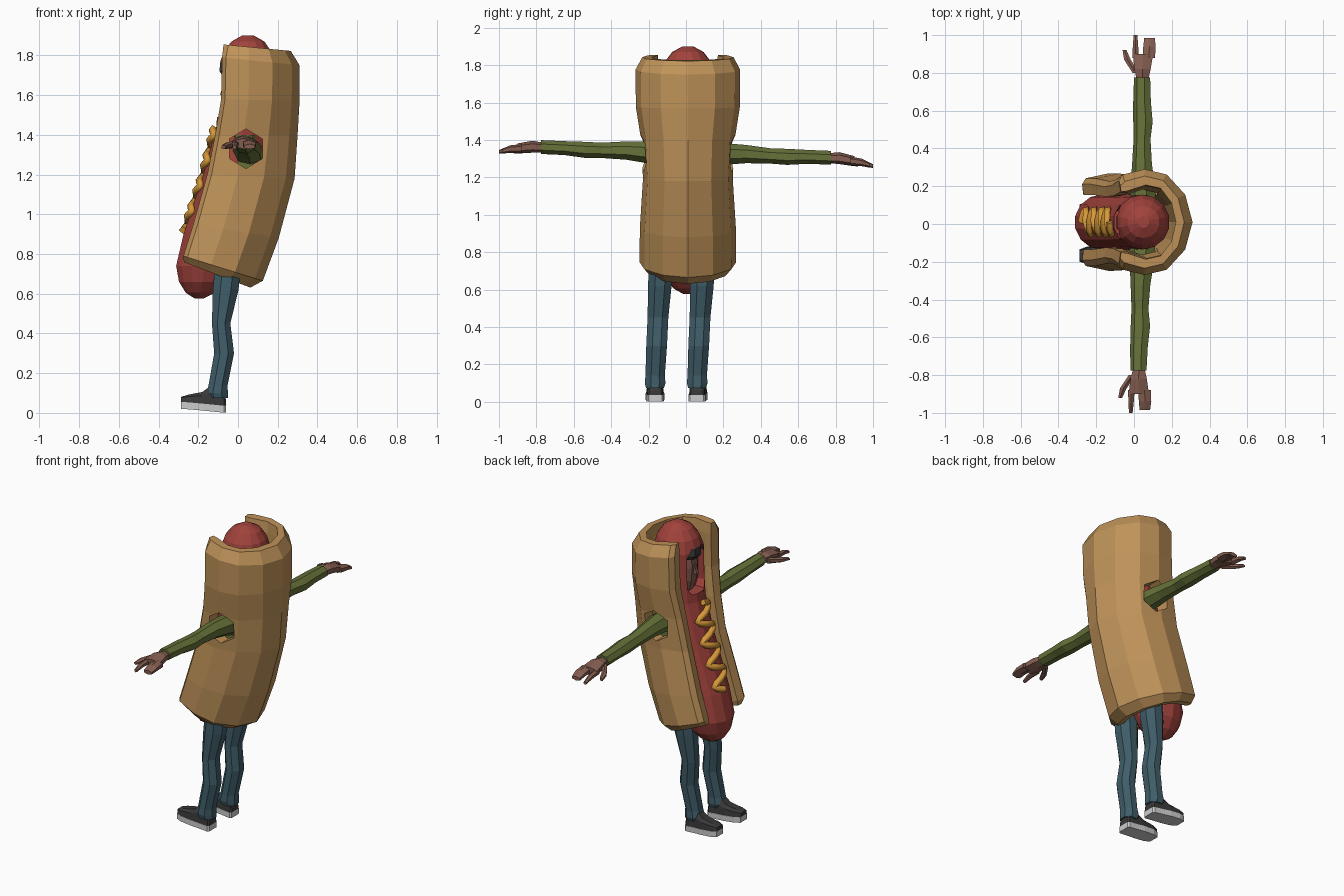
import bpy, bmesh, math
from mathutils import Vector

if "Cube" in bpy.data.objects:
    bpy.data.objects.remove(bpy.data.objects["Cube"])


def material(name, rgb):
    m = bpy.data.materials.new(name)
    m.diffuse_color = (*rgb, 1)
    m.use_nodes = True
    m.node_tree.nodes["Principled BSDF"].inputs["Base Color"].default_value = m.diffuse_color
    return m


BREAD = material("bread", (0.52, 0.29, 0.10))
SAUSAGE = material("sausage_red", (0.36, 0.055, 0.045))
GREEN = material("sleeve_green", (0.13, 0.165, 0.04))
SKIN = material("skin", (0.23, 0.11, 0.08))
DENIM = material("denim", (0.05, 0.11, 0.14))
BLACK = material("shoe_black", (0.04, 0.04, 0.042))
WHITE = material("sole_white", (0.6, 0.6, 0.6))
MUSTARD = material("mustard", (0.68, 0.32, 0.04))


def loft(name, rings, mat, strip_caps=False):
    """Skin closed rings of equal length, capped at both ends."""
    bm = bmesh.new()
    vr = [[bm.verts.new(p) for p in r] for r in rings]
    n = len(vr[0])
    for a, b in zip(vr, vr[1:]):
        for i in range(n):
            j = (i + 1) % n
            bm.faces.new((a[i], a[j], b[j], b[i]))
    for r in (vr[0], vr[-1]):
        if strip_caps:
            for i in range(n // 2 - 1):
                bm.faces.new((r[i], r[i + 1], r[n - 2 - i], r[n - 1 - i]))
        else:
            bm.faces.new(r)
    bmesh.ops.recalc_face_normals(bm, faces=bm.faces)
    me = bpy.data.meshes.new(name)
    bm.to_mesh(me)
    bm.free()
    me.materials.append(mat)
    ob = bpy.data.objects.new(name, me)
    bpy.context.collection.objects.link(ob)
    return ob


def angles(n):
    return [2 * math.pi * (i + 0.5) / n for i in range(n)]


def z_ring(z, cx, cy, rx, ry, n):
    return [(cx + rx * math.cos(a), cy + ry * math.sin(a), z) for a in angles(n)]


def cut(ob, cutter):
    """Subtract a helper solid and remove it."""
    cutter.hide_render = True
    mod = ob.modifiers.new("cut", 'BOOLEAN')
    mod.operation, mod.solver, mod.object = 'DIFFERENCE', 'EXACT', cutter
    bpy.context.view_layer.objects.active = ob
    bpy.ops.object.modifier_apply(modifier=mod.name)
    bpy.data.objects.remove(cutter)


# Bun: C-shaped section swept along a leaning spine, open toward -x
OUTER = [(0, .78), (.05, .90), (.35, 1), (.65, .90), (.90, .52), (1, 0)]
INNER = [(.02, .56), (.12, .56), (.38, .68), (.58, .62), (.72, .36), (.78, 0)]


def bun_ring(fx, fz, bx, bz, w, inset):
    def place(u, v):
        return (fx + (bx - fx) * u, 0.01 + v * w, fz + (bz - fz) * u)
    out = []
    for o, i in zip(OUTER, INNER):
        out.append(tuple(a + (b - a) * inset for a, b in zip(o, i)))
    inn = []
    for o, i in zip(OUTER, INNER):
        inn.append(tuple(b + (a - b) * inset * 0.5 for a, b in zip(o, i)))
    outer = out + [(u, -v) for u, v in out[-2::-1]]
    inner = inn + [(u, -v) for u, v in inn[-2::-1]]
    return [place(*p) for p in outer] + [place(*p) for p in inner[::-1]]


BUN = [(-.275, .76, .09, .62, .25, .35), (-.275, .79, .125, .665, .258, 0),
       (-.225, .95, .205, .88, .257, 0), (-.155, 1.20, .285, 1.18, .24, 0),
       (-.115, 1.40, .30, 1.40, .25, 0), (-.085, 1.58, .31, 1.57, .278, 0),
       (-.08, 1.79, .31, 1.75, .28, 0), (-.075, 1.855, .29, 1.82, .27, .3)]
bun = loft("bun", [bun_ring(*r) for r in BUN], BREAD, strip_caps=True)

# Hexagonal arm holes through both sides
hole = loft("arm_hole_cutter", [[(.04 + .095 * math.cos(a), y, 1.33 + .10 * math.sin(a))
            for a in angles(6)] for y in (-.6, .6)], BREAD)
cut(bun, hole)

# Sausage body: (z, centre x, radius)
SPINE = [(.577, -.195, .025), (.605, -.19, .075), (.66, -.18, .12), (.74, -.168, .147),
         (.90, -.13, .148), (1.20, -.03, .148), (1.44, .03, .143), (1.55, .04, .145),
         (1.75, .045, .145), (1.82, .048, .122), (1.87, .05, .085), (1.90, .05, .03)]
sausage = loft("sausage", [z_ring(z, x, .01, r, r, 14) for z, x, r in SPINE], SAUSAGE)

# Face opening with rounded corners
shape = [(-.05, 1.49), (.07, 1.49), (.095, 1.53), (.095, 1.72),
         (.06, 1.77), (-.04, 1.77), (-.075, 1.72), (-.075, 1.53)]
cut(sausage, loft("face_cutter", [[(x, y, z) for y, z in shape] for x in (-.3, -.03)], SAUSAGE))

# Head, hair fringe and nose in the opening
HEAD = [(1.46, .03), (1.50, .05), (1.56, .068), (1.64, .075), (1.72, .068), (1.77, .045)]
loft("head", [z_ring(z, 0, .01, r, r, 8) for z, r in HEAD], SKIN)
loft("hair", [z_ring(z, -.015, .01, rx, ry, 8) for z, rx, ry in
              ((1.70, .07, .072), (1.72, .085, .08), (1.77, .08, .07))], BLACK)
loft("nose", [z_ring(1.60, -.075, .01, .022, .016, 4), z_ring(1.66, -.065, .01, .01, .01, 4)], SKIN)


def spine_x(z):
    for (z0, x0, _), (z1, x1, _) in zip(SPINE, SPINE[1:]):
        if z0 <= z <= z1:
            return x0 + (x1 - x0) * (z - z0) / (z1 - z0)


# Mustard: wavy tube lying on the sausage front
cu = bpy.data.curves.new("mustard", 'CURVE')
cu.dimensions, cu.bevel_depth, cu.bevel_resolution = '3D', .021, 0
cu.use_fill_caps = True
cu.materials.append(MUSTARD)
N = 33
sp = cu.splines.new('POLY')
sp.points.add(N - 1)
for k, p in enumerate(sp.points):
    z = .92 + .51 * k / (N - 1)
    y = .065 * math.sin(k * math.pi / 4)
    p.co = (spine_x(z) - math.sqrt(.148 ** 2 - y * y) - .006, y + .01, z, 1)
mustard = bpy.data.objects.new("mustard", cu)
bpy.context.collection.objects.link(mustard)
bpy.context.view_layer.objects.active = mustard
mustard.select_set(True)
bpy.ops.object.convert(target='MESH')

# Arms and hands: (y, centre x, centre z, radius x, radius z)
SLEEVE = [(.08, .05, 1.31, .075, .075), (.20, .05, 1.325, .068, .06), (.32, .045, 1.325, .055, .05),
          (.45, .045, 1.315, .047, .042), (.54, .05, 1.31, .054, .044),
          (.65, .045, 1.31, .049, .038), (.775, .045, 1.305, .045, .038)]
HAND = {"palm": [(.76, .045, 1.303, .034, .026), (.82, .045, 1.303, .05, .032), (.90, .048, 1.288, .062, .026)],
        "fingers": [(.88, .078, 1.288, .038, .024), (.94, .082, 1.28, .038, .02), (.985, .082, 1.265, .032, .013)],
        "index_finger": [(.88, .008, 1.287, .02, .02), (.95, .008, 1.278, .016, .016), (1.0, .008, 1.26, .011, .01)],
        "thumb": [(.80, .01, 1.295, .02, .02), (.87, -.035, 1.28, .02, .016), (.92, -.05, 1.268, .012, .01)]}


def arm_ring(y, cx, cz, rx, rz, s, n):
    if s < 0:  # this arm is held slightly higher
        cz += .085 * (y - .1)
        cx -= .025 * y
    return [(cx + rx * math.cos(a), s * y, cz + rz * math.sin(a)) for a in angles(n)]


for side, s in (("left", -1), ("right", 1)):
    loft(side + "_sleeve", [arm_ring(*r, s, 7) for r in SLEEVE], GREEN)
    for part, rings in HAND.items():
        loft(f"{side}_{part}", [arm_ring(*r, s, 6) for r in rings], SKIN)

# Torso hidden inside the bun, seen through the arm holes
loft("torso", [z_ring(z, .03, .01, .11, .155, 8) for z in (1.22, 1.40)], GREEN)

# Legs: (z, centre x, centre y, radius x, radius y)
LEG = [(.85, -.04, -.13, .07, .07), (.62, -.062, -.14, .07, .068), (.45, -.085, -.15, .05, .06),
       (.30, -.07, -.157, .054, .06), (.14, -.10, -.165, .052, .056), (.10, -.105, -.165, .058, .06),
       (.075, -.10, -.166, .054, .052)]
# Shoes: (x, upper bottom z, top z, half width)
SHOE = [(-.288, .056, .08, .03), (-.25, .053, .092, .044), (-.18, .047, .105, .047),
        (-.14, .043, .135, .044), (-.07, .036, .115, .042), (-.06, .036, .06, .034)]

for side, dy, toe in (("left", 0, -.01), ("right", .225, .06)):
    loft(side + "_trouser_leg", [z_ring(z, x, y + dy, rx, ry, 8) for z, x, y, rx, ry in LEG], DENIM)
    upper, sole = [], []
    for x, zb, zt, w in SHOE:
        c = dy - .165 + toe * (-.1 - x)
        upper.append([(x, c - w, zb), (x, c + w, zb), (x, c + w * .9, (zb + zt) / 2 + .01),
                      (x, c + w * .5, zt), (x, c - w * .5, zt), (x, c - w * .9, (zb + zt) / 2 + .01)])
        b = w + .003
        sole.append([(x, c - b, zb - .035), (x, c + b, zb - .035), (x, c + b, zb), (x, c - b, zb)])
    loft(side + "_shoe", upper, BLACK)
    loft(side + "_sole", sole, WHITE)
